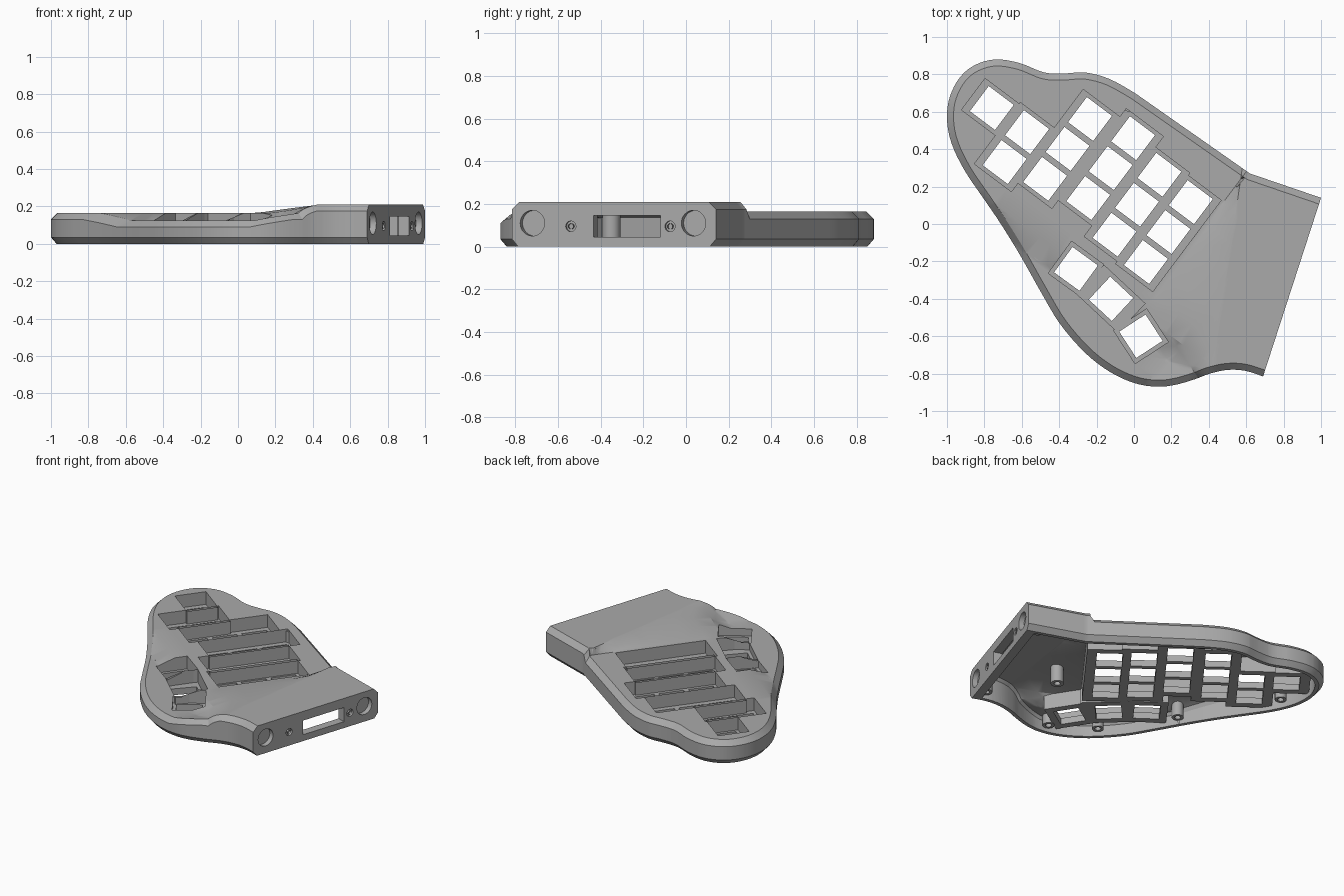
import bpy, bmesh, math
from mathutils import Vector, Matrix

cube = bpy.data.objects.get("Cube")
if cube:
    bpy.data.objects.remove(cube)

grey = bpy.data.materials.new("case_grey")
grey.use_nodes = True
colour = (0.4, 0.4, 0.4, 1)
grey.diffuse_color = colour
grey.node_tree.nodes["Principled BSDF"].inputs["Base Color"].default_value = colour

# Key grid axes: U runs along the rows, V along the columns
U, V = Vector((0.8, -0.6)), Vector((0.6, 0.8))
KEY_ANGLE = math.atan2(U.y, U.x)


def clamp(t):
    return max(0.0, min(1.0, t))


def top_height(x, y):
    """Deck height: flat deck, dipped thumb side, ramp up to the end block."""
    p = Vector((x, y))
    u, v = p.dot(U), p.dot(V)
    dip = clamp((-0.36 - v) / 0.11) * (1 - clamp((u - 0.57) / 0.17))
    foot = max(0.0, min(u - 0.312, 2 * (0.82 * x + 0.57 * y + 0.187)))
    ridge = max(0.0, 0.53 - 0.99 * x + 0.144 * y)
    rise = foot / (foot + ridge) if foot > 0 else 0
    return 0.165 - 0.04 * dip + 0.045 * rise


def make_object(name, bm):
    mesh = bpy.data.meshes.new(name)
    bmesh.ops.recalc_face_normals(bm, faces=bm.faces)
    bm.to_mesh(mesh)
    bm.free()
    mesh.materials.append(grey)
    obj = bpy.data.objects.new(name, mesh)
    bpy.context.collection.objects.link(obj)
    return obj


def activate(obj):
    bpy.ops.object.select_all(action="DESELECT")
    obj.select_set(True)
    bpy.context.view_layer.objects.active = obj


def cut(obj, cutter, overlapping=False):
    activate(obj)
    mod = obj.modifiers.new("cut", "BOOLEAN")
    mod.operation, mod.solver, mod.object = "DIFFERENCE", "EXACT", cutter
    mod.use_self = overlapping
    bpy.ops.object.modifier_apply(modifier=mod.name)
    bpy.data.objects.remove(cutter)


def add_box(bm, x, y, half_a, half_b, angle, z0, z1):
    m = (Matrix.Translation((x, y, (z0 + z1) / 2)) @ Matrix.Rotation(angle, 4, "Z")
         @ Matrix.Diagonal((2 * half_a, 2 * half_b, z1 - z0, 1)))
    bmesh.ops.create_cube(bm, size=1, matrix=m)


def add_cylinder(bm, centre, axis, radius, depth):
    m = Matrix.Translation(centre) @ axis.to_track_quat("Z", "Y").to_matrix().to_4x4()
    bmesh.ops.create_cone(bm, cap_ends=True, segments=32, radius1=radius,
                          radius2=radius, depth=depth, matrix=m)


# Outline: smooth curve round the case, then straight to the end block
curve = [Vector(p) for p in (
    (0.69, -0.815), (0.595, -0.785), (0.5, -0.78), (0.405, -0.80), (0.325, -0.83),
    (0.22, -0.86), (0.12, -0.87), (0, -0.85), (-0.13, -0.79), (-0.26, -0.69),
    (-0.395, -0.535), (-0.5, -0.36), (-0.61, -0.165), (-0.715, 0.005), (-0.8, 0.13),
    (-0.905, 0.285), (-0.975, 0.43), (-1, 0.56), (-0.985, 0.68), (-0.93, 0.785),
    (-0.85, 0.85), (-0.74, 0.88), (-0.61, 0.86), (-0.48, 0.81), (-0.37, 0.805),
    (-0.26, 0.81), (-0.13, 0.775), (0.005, 0.7))]
outline = []
for i in range(len(curve) - 1):
    a, b, c, d = (curve[max(0, min(len(curve) - 1, i + k))] for k in (-1, 0, 1, 2))
    for s in range(4):
        t = s / 4
        outline.append(b + 0.5 * t * ((c - a) + t * ((2 * a - 5 * b + 4 * c - d)
                       + t * (3 * b - a - 3 * c + d))))
outline += [curve[-1], Vector((0.62, 0.27)), Vector((1.0, 0.14))]


def inset(dist, end_dist):
    """Move every outline edge inward; the straight end has its own distance."""
    n = len(outline)
    normals = []
    for i in range(n):
        d = (outline[(i + 1) % n] - outline[i]).normalized()
        normals.append(Vector((d.y, -d.x)))
    result = []
    for i in range(n):
        n1, n2 = normals[i - 1], normals[i]
        d1 = end_dist if i == 0 else dist
        d2 = end_dist if i == n - 1 else dist
        det = n1.x * n2.y - n1.y * n2.x
        if abs(det) < 0.01:
            move = n1 * d1
        else:
            move = Vector((d1 * n2.y - d2 * n1.y, n1.x * d2 - n2.x * d1)) / det
        result.append(outline[i] + move)
    return result


def contoured_solid(name, rings, drop, chamfer):
    """Stack rings (inset, end inset, level); levels 1 to 2 follow the deck."""
    bm = bmesh.new()
    loops = [[bm.verts.new((p.x, p.y, z)) for p in inset(d, e)] for d, e, z in rings]
    for low, high in zip(loops, loops[1:]):
        for i in range(len(low)):
            j = (i + 1) % len(low)
            bm.faces.new((low[i], low[j], high[j], high[i]))
    caps = [bm.faces.new(loops[0]), bm.faces.new(loops[-1])]
    bmesh.ops.triangulate(bm, faces=caps)
    # Slice along the creases and a coarse grid so the deck can bend
    slices = [(U, k * 0.12) for k in range(-10, 11)] + [(V, k * 0.12) for k in range(-8, 9)]
    slices += [(U, 0.312), (U, 0.325), (U, 0.57), (U, 0.74), (V, -0.36), (V, -0.47),
               (Vector((0.82, 0.57)), -0.187), (Vector((0.99, -0.144)), 0.53)]
    for normal, dist in slices:
        co = normal * dist / normal.length_squared
        bmesh.ops.bisect_plane(bm, geom=bm.verts[:] + bm.edges[:] + bm.faces[:], dist=1e-5,
                               plane_co=co.to_3d(), plane_no=normal.to_3d())
    for v in bm.verts:
        if v.co.z > 0.9:
            v.co.z = top_height(v.co.x, v.co.y) - drop - chamfer * (2 - v.co.z)
    bmesh.ops.triangulate(bm, faces=bm.faces[:])
    return make_object(name, bm)


# Key layout: (u, v of top key, number of keys) and (x, y, degrees, half width)
columns = [(-0.98, 0.04, 1), (-0.752, 0.05, 2), (-0.525, 0.308, 3),
           (-0.279, 0.364, 3), (-0.049, 0.292, 3), (0.173, 0.276, 3)]
thumbs = [(-0.31, -0.24, 36, 0.106), (-0.123, -0.4, 43, 0.15), (0.037, -0.6, 57, 0.106)]
PITCH, HOLE, PLATE_LOW, PLATE_TOP = 0.2, 0.084, 0.03, 0.075


def pockets(name, grow, z0):
    bm = bmesh.new()
    for u, v, n in columns:
        p = U * u + V * (v - PITCH * (n - 1) / 2)
        add_box(bm, p.x, p.y, 0.124 + grow, 0.105 + PITCH * (n - 1) / 2 + grow,
                KEY_ANGLE, z0, 0.5)
    for x, y, deg, half in thumbs:
        add_box(bm, x, y, half + grow, 0.106 + grow, -math.radians(deg), z0, 0.5)
    return make_object(name, bm)


# Case shell: chamfered solid, hollowed around the key wells
case = contoured_solid("case_shell", [(0.03, 0, 0), (0, 0, 0.035), (0, 0, 1), (0.035, 0, 2)],
                       0, 0.035)
cavity = contoured_solid("cavity", [(0.055, 0.06, -0.1), (0.055, 0.06, 1), (0.07, 0.06, 2)],
                         0.03, 0.02)
cut(cavity, pockets("well_walls", 0.025, PLATE_LOW), True)
cut(case, cavity)
cut(case, pockets("wells", 0, PLATE_TOP), True)

# Switch holes
bm = bmesh.new()
for u, v, n in columns:
    for k in range(n):
        p = U * u + V * (v - PITCH * k)
        add_box(bm, p.x, p.y, HOLE, HOLE, KEY_ANGLE, -0.1, 0.14)
for x, y, deg, half in thumbs:
    add_box(bm, x, y, HOLE, HOLE, -math.radians(deg), -0.1, 0.14)
cut(case, make_object("switch_holes", bm))

# End face: connector slot, round recesses and screw holes
out = Vector((0.951, -0.309, 0))


def end_point(y, z):
    return Vector((1 + (y - 0.14) * 0.31 / 0.955, y, z))


bm = bmesh.new()
slot = end_point(-0.277, 0)
add_box(bm, slot.x, slot.y, 0.09, 0.165, math.atan2(out.y, out.x), 0.045, 0.145)
for y in (-0.72, 0.035):
    add_cylinder(bm, end_point(y, 0.11), out, 0.06, 0.07)
for y in (-0.54, -0.075):
    add_cylinder(bm, end_point(y, 0.095), out, 0.025, 0.03)
    add_cylinder(bm, end_point(y, 0.095), out, 0.013, 0.2)
cut(case, make_object("end_cutters", bm), True)


# Screw bosses hanging under the deck, with blind holes
def boss(name, x, y, radius, z0, hole):
    bm = bmesh.new()
    z1 = top_height(x, y) - 0.012
    add_cylinder(bm, Vector((x, y, (z0 + z1) / 2)), Vector((0, 0, 1)), radius, z1 - z0)
    bm.normal_update()
    base = min(bm.faces, key=lambda f: f.calc_center_median().z)
    bmesh.ops.inset_region(bm, faces=[base], thickness=radius - hole)
    core = bmesh.ops.extrude_discrete_faces(bm, faces=[base])["faces"][0]
    bmesh.ops.translate(bm, verts=core.verts, vec=(0, 0, 0.06))
    return make_object(name, bm)


spots = [(0.07, -0.77), (-0.2, -0.6), (-0.5, -0.16), (-0.86, 0.44), (-0.03, 0.64),
         (0.89, 0.1), (0.65, -0.7)]
parts = [case, boss("centre_post", 0.35, -0.35, 0.042, 0.045, 0.02)]
for i, (x, y) in enumerate(spots):
    parts.append(boss(f"screw_boss_{i + 1}", x, y, 0.038, 0.025, 0.02))

for obj in parts:
    activate(obj)
    bpy.ops.object.shade_smooth_by_angle(angle=math.radians(25))
